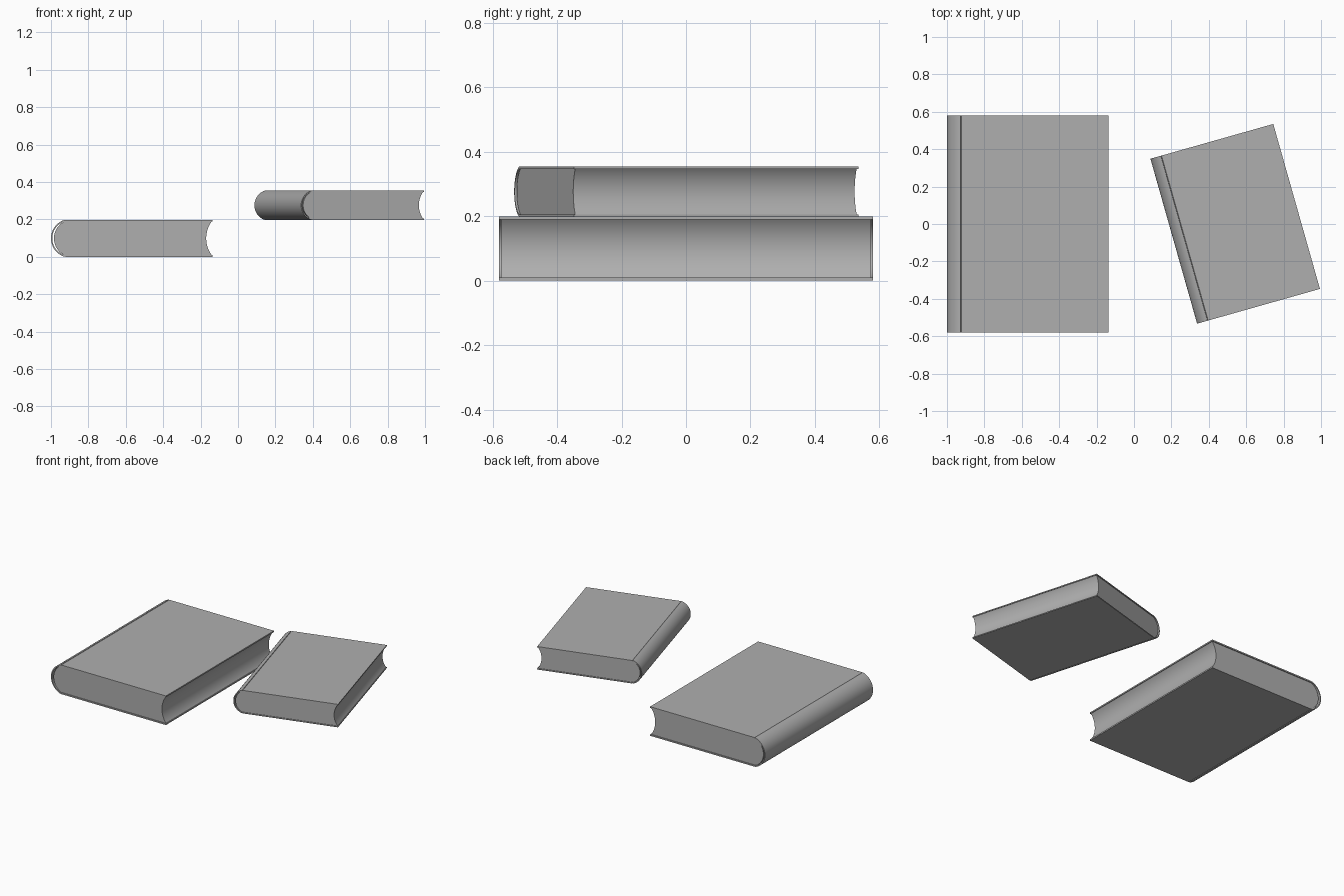
import bpy, math

cube = bpy.data.objects.get("Cube")
if cube:
    bpy.data.objects.remove(cube, do_unlink=True)


def make_material(name, value):
    mat = bpy.data.materials.new(name)
    mat.use_nodes = True
    color = (value, value, value, 1)
    mat.diffuse_color = color
    mat.node_tree.nodes["Principled BSDF"].inputs["Base Color"].default_value = color
    return mat


grey = make_material("mid grey", 0.43)

# Book proportions, centred on its own middle
HALF_W, HALF_H, HALF_L = 0.432, 0.099, 0.58
BOARD = 0.009
HINGE = -HALF_W + 0.073
STEPS = 24


def arc(cx, sag, half):
    """Circular arc bulging towards -x, from top to bottom."""
    radius = (half * half + sag * sag) / (2 * sag)
    spread = 2 * math.atan(sag / half)
    angles = [spread * (1 - 2 * i / STEPS) for i in range(STEPS + 1)]
    return [(cx - sag + radius * (1 - math.cos(a)), radius * math.sin(a)) for a in angles]


def mirrored(points):
    return [(x, -z) for x, z in reversed(points)]


def extrude(name, profile, half_length, parent):
    n = len(profile)
    verts = [(x, y, z) for y in (-half_length, half_length) for x, z in profile]
    faces = [tuple(range(n)), tuple(reversed(range(n, 2 * n)))]
    faces += [(i, i + n, (i + 1) % n + n, (i + 1) % n) for i in range(n)]
    mesh = bpy.data.meshes.new(name)
    mesh.from_pydata(verts, [], faces)
    mesh.materials.append(grey)
    obj = bpy.data.objects.new(name, mesh)
    bpy.context.collection.objects.link(obj)
    obj.parent = parent
    bpy.ops.object.select_all(action="DESELECT")
    obj.select_set(True)
    bpy.context.view_layer.objects.active = obj
    bpy.ops.object.shade_smooth_by_angle(angle=math.radians(30))
    return obj


def make_book(name, location, turn, scale):
    book = bpy.data.objects.new(name, None)
    bpy.context.collection.objects.link(book)
    book.location = location
    book.rotation_euler.z = math.radians(turn)
    book.scale = (scale,) * 3

    # Cover: boards, hinge groove and rounded spine in one thin wrap
    top = [(HALF_W, HALF_H), (HINGE + 0.005, HALF_H), (HINGE + 0.002, HALF_H - 0.004)]
    outer = top + arc(HINGE, 0.073, HALF_H) + mirrored(top)
    lining = [(HALF_W, HALF_H - BOARD)]
    inner = lining + arc(HINGE, 0.066, HALF_H - BOARD) + mirrored(lining)
    extrude(name + "_cover", outer + inner[::-1], HALF_L, book)

    # Pages: rounded back and hollow fore edge
    page_h = HALF_H - BOARD + 0.0005
    back = arc(HINGE, 0.057, page_h)
    fore = arc(HALF_W - 0.004, 0.03, page_h)
    extrude(name + "_pages", back + fore[::-1], HALF_L - 0.006, book)


make_book("large_book", (-0.568, 0, HALF_H), 0, 1)
make_book("small_book", (0.541, 0.001, 0.198 + HALF_H * 0.785), 15.8, 0.79)
